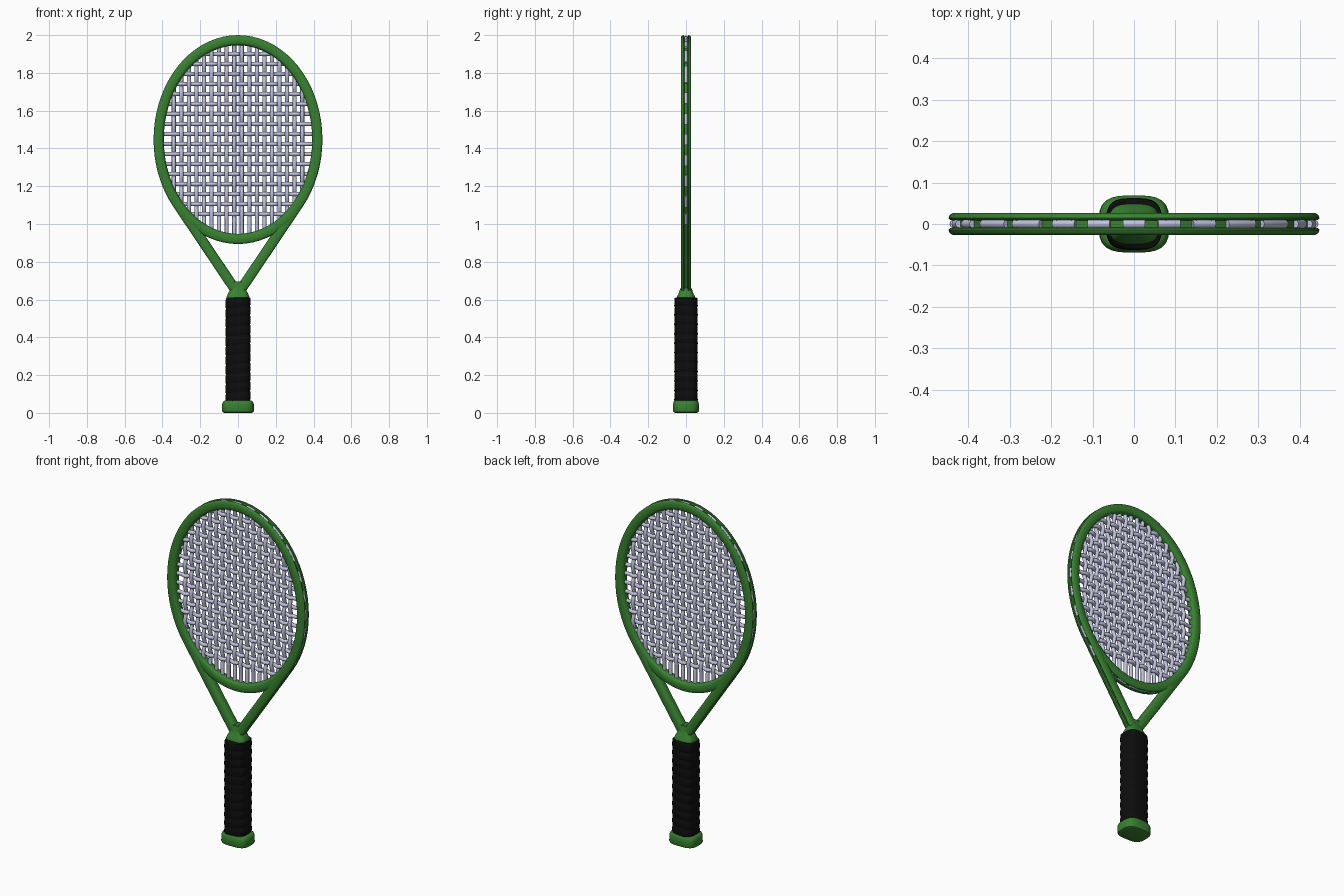
import bpy, bmesh
from math import sin, cos, pi, radians, acos, asin, hypot, copysign

if "Cube" in bpy.data.objects:
    bpy.data.objects.remove(bpy.data.objects["Cube"])

A, B, C = 0.42, 0.526, 1.447      # head centre-line ellipse and its height


def material(name, colour):
    m = bpy.data.materials.new(name)
    m.diffuse_color = (*colour, 1)
    m.use_nodes = True
    m.node_tree.nodes["Principled BSDF"].inputs["Base Color"].default_value = m.diffuse_color
    return m


green = material("green_paint", (0.04, 0.22, 0.03))
black = material("black_tape", (0.004, 0.004, 0.004))
pale = material("pale_string", (0.52, 0.54, 0.72))


def smooth(ob, angle):
    bpy.ops.object.select_all(action='DESELECT')
    ob.select_set(True)
    bpy.context.view_layer.objects.active = ob
    bpy.ops.object.shade_smooth_by_angle(angle=radians(angle))


def skin(name, rings, mat, closed=False):
    """Bridge equal-sized rings of points into one surface."""
    bm = bmesh.new()
    vs = [[bm.verts.new(p) for p in r] for r in rings]
    n = len(vs[0])
    pairs = list(zip(vs, vs[1:])) + ([(vs[-1], vs[0])] if closed else [])
    for r, s in pairs:
        for i in range(n):
            j = (i + 1) % n
            bm.faces.new((r[i], r[j], s[j], s[i]))
    if not closed:
        bm.faces.new(vs[0])
        bm.faces.new(vs[-1])
    bmesh.ops.recalc_face_normals(bm, faces=bm.faces)
    me = bpy.data.meshes.new(name)
    bm.to_mesh(me)
    bm.free()
    me.materials.append(mat)
    ob = bpy.data.objects.new(name, me)
    bpy.context.collection.objects.link(ob)
    smooth(ob, 40)
    return ob


# Frame cross-section: (outward offset, y), with a string groove outside
half = [(0.013, 0.008), (0.024, 0.010), (0.027, 0.014), (0.025, 0.021),
        (0.018, 0.026), (-0.014, 0.026), (-0.022, 0.021), (-0.026, 0.011)]
section = half + [(-0.027, 0)] + [(d, -y) for d, y in reversed(half)]


def section_at(x, z, tx, tz):
    l = hypot(tx, tz)
    return [(x + d * tz / l, y, z - d * tx / l) for d, y in section]


def rim(t, d=0.0, y=0.0):
    """Point on the head ellipse, moved outward by d."""
    nx, nz = B * cos(t), A * sin(t)
    l = hypot(nx, nz)
    return (A * cos(t) + d * nx / l, y, C + B * sin(t) + d * nz / l)


# Oval head
N = 72
head = []
for i in range(N):
    t = 2 * pi * i / N
    x, _, z = rim(t)
    head.append(section_at(x, z, -A * sin(t), B * cos(t)))
skin("head_frame", head, green, closed=True)

# Two throat arms running tangent off the head
top, low = rim(radians(-40)), (0.02, 0, 0.66)
tx, tz = top[0] - low[0], top[2] - low[2]
arms = skin("throat_arms", [section_at(low[0] + tx * f, low[2] + tz * f, tx, tz)
                            for f in (0, 0.25, 0.5, 0.75, 1)], green)
arms.modifiers.new("mirror", 'MIRROR').use_mirror_merge = False


def oval(rx, ry, z, p=3.2, n=32, tilt=0.0, lo=0, hi=9):
    """Rounded-box ring."""
    pts = []
    for i in range(n):
        t = 2 * pi * (i + 0.5) / n
        x = rx * copysign(abs(cos(t)) ** (2 / p), cos(t))
        y = ry * copysign(abs(sin(t)) ** (2 / p), sin(t))
        pts.append((x, y, min(hi, max(lo, z + tilt * x))))
    return pts


# Collar between arms and grip
skin("collar", [oval(*r) for r in ((0.06, 0.05, 0.59), (0.06, 0.048, 0.615),
     (0.054, 0.04, 0.63), (0.043, 0.034, 0.65), (0.036, 0.026, 0.665),
     (0.028, 0.024, 0.695))], green)

# Grip wound with overlapping slanted tape
rings, turns = [oval(0.06, 0.055, 0.05)], 11
for k in range(turns):
    z = 0.06 + 0.55 * k / turns
    for dz, s in ((0.003, 0), (0.008, 0.0025), (0.044, 0.001), (0.049, -0.001)):
        rings.append(oval(0.065 + s, 0.06 + s, z + dz, tilt=0.12, lo=0.052, hi=0.608))
rings.append(oval(0.059, 0.054, 0.611))
skin("grip", rings, black)

# Flared butt cap
skin("butt_cap", [oval(*r) for r in ((0.074, 0.058, 0), (0.082, 0.066, 0.004),
     (0.085, 0.069, 0.012), (0.084, 0.069, 0.045), (0.08, 0.066, 0.058),
     (0.069, 0.061, 0.066))], green)

# Strings: woven mains and crosses plus loops lying in the groove
mains = [0.02 + 0.04 * k for k in range(-9, 9)]
crosses = [1.4765 + 0.053 * k for k in range(-8, 9)]
AMP = 0.008
paths = []
for i, x in enumerate(mains):
    h = B * (1 - (x / A) ** 2) ** 0.5
    pts = [(x, 0, C - h)]
    for j, z in enumerate(crosses):
        if abs(z - C) < h - 0.03:
            pts += [(x, 0, z - 0.0265), (x, AMP * (-1) ** (i + j), z)]
    paths.append(pts + [(x, 0, pts[-1][2] + 0.0265), (x, 0, C + h)])
for j, z in enumerate(crosses):
    w = A * (1 - ((z - C) / B) ** 2) ** 0.5
    pts = [(-w, 0, z)]
    for i, x in enumerate(mains):
        if abs(x) < w - 0.025:
            pts += [(x - 0.02, 0, z), (x, -AMP * (-1) ** (i + j), z)]
    paths.append(pts + [(pts[-1][0] + 0.02, 0, z), (w, 0, z)])


def loop(t0, t1):
    paths.append([rim(t0 + (t1 - t0) * k / 4, 0.014) for k in range(5)])


for k in range(-4, 5):
    a, b = acos((0.08 * k - 0.025) / A), acos((0.08 * k + 0.025) / A)
    loop(a, b)
    if abs(k) < 3:
        loop(-a, -b)
for k in range(-3, 5):
    zc = 0.106 * k
    a, b = asin((zc - 0.028) / B), asin((zc + 0.028) / B)
    loop(a, b)
    loop(pi - a, pi - b)
l = hypot(tx, tz)
for s in (-1, 1):
    paths.append([(s * (low[0] + tx * f + 0.014 * tz / l), 0,
                   low[2] + tz * f - 0.014 * tx / l) for f in (0.78, 0.9)])

cu = bpy.data.curves.new("strings", 'CURVE')
cu.dimensions = '3D'
cu.bevel_depth = 0.011
cu.bevel_resolution = 2
cu.use_fill_caps = True
for pts in paths:
    sp = cu.splines.new('POLY')
    sp.points.add(len(pts) - 1)
    for p, q in zip(sp.points, pts):
        p.co = (*q, 1)
cu.materials.append(pale)
strings = bpy.data.objects.new("strings", cu)
bpy.context.collection.objects.link(strings)
bpy.ops.object.select_all(action='DESELECT')
strings.select_set(True)
bpy.context.view_layer.objects.active = strings
bpy.ops.object.convert(target='MESH')
smooth(bpy.context.view_layer.objects.active, 50)
